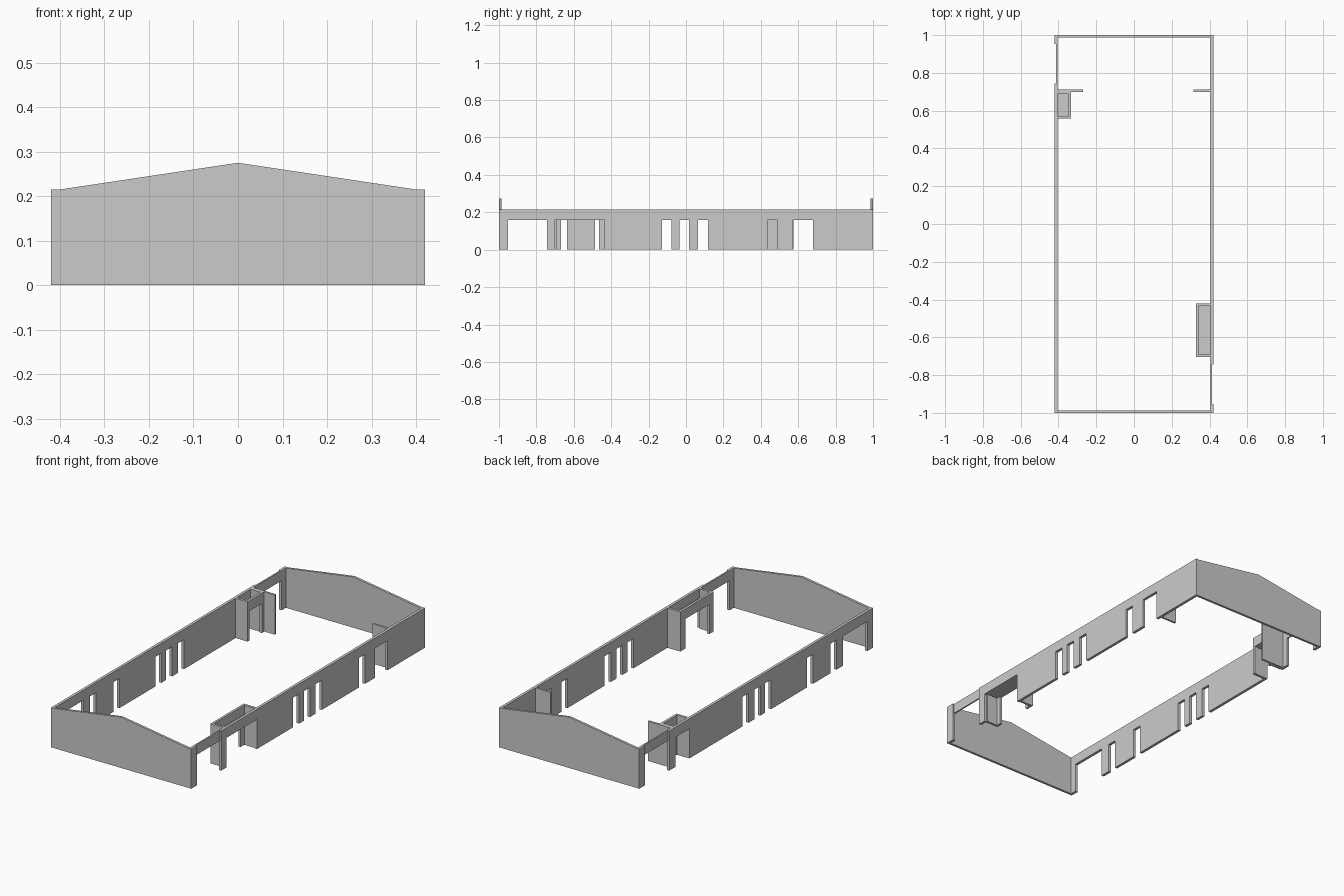
import bpy, bmesh
from mathutils import Vector

if "Cube" in bpy.data.objects:
    bpy.data.objects.remove(bpy.data.objects["Cube"])

H, DOOR = 0.215, 0.16        # wall height, opening height
OUT, INN = 0.42, 0.405       # outer and inner faces of the long walls
T = 0.013                    # thin wall thickness


def extrude(name, pts, axis, a, b):
    """Extrude a (u, z) outline along x or y, from a to b."""
    bm = bmesh.new()
    place = (lambda u, z: (a, u, z)) if axis == 'x' else (lambda u, z: (u, a, z))
    face = bm.faces.new([bm.verts.new(place(u, z)) for u, z in pts])
    moved = bmesh.ops.extrude_face_region(bm, geom=[face])['geom']
    step = Vector((b - a, 0, 0)) if axis == 'x' else Vector((0, b - a, 0))
    bmesh.ops.translate(bm, vec=step,
                        verts=[g for g in moved if isinstance(g, bmesh.types.BMVert)])
    bmesh.ops.recalc_face_normals(bm, faces=bm.faces)
    me = bpy.data.meshes.new(name)
    bm.to_mesh(me)
    bm.free()
    ob = bpy.data.objects.new(name, me)
    bpy.context.collection.objects.link(ob)
    return ob


def wall(name, axis, a, b, u0, u1, openings=(), z0=0.0, z1=H):
    """Wall from u0 to u1 with floor-level openings cut in its outline."""
    pts = [(u0, z0)]
    for o0, o1 in sorted(openings):
        pts += [(o0, z0), (o0, DOOR), (o1, DOOR), (o1, z0)]
    pts += [(u1, z0), (u1, z1), (u0, z1)]
    return extrude(name, pts, axis, a, b)


def alcove(name, s, inner, y0, y1, door):
    """Lidded entrance niche on side s (+1 right, -1 left)."""
    wall(name + "_inner_wall", 'x', s * inner, s * (inner + T), y0, y1, [door])
    xs = sorted((s * (inner + T), s * INN))
    wall(name + "_front_wall", 'y', y0, y0 + T, *xs)
    wall(name + "_back_wall", 'y', y1 - T, y1, *xs)
    wall(name + "_lid", 'y', y0 + T, y1 - T, *xs, z0=DOOR, z1=DOOR + 0.005)


# Gable end walls
gable = [(-OUT, 0), (OUT, 0), (OUT, H), (0.40, H), (0, 0.275), (-0.40, H), (-OUT, H)]
extrude("front_gable", gable, 'y', -1, -1 + T)
extrude("back_gable", gable, 'y', 1 - T, 1)

# Long side walls with windows and doors
END, POST, JAMB = 1 - T, 0.952, 0.743
windows = [(-0.128, -0.077), (-0.036, 0.015), (0.064, 0.117)]
wall("right_wall", 'x', INN, OUT, -JAMB, END,
     windows + [(-0.70, -0.437), (0.436, 0.487), (0.572, 0.68)])
wall("left_wall", 'x', -OUT, -INN, -END, JAMB,
     windows + [(-POST, -JAMB), (-0.687, -0.636), (-0.487, -0.436), (0.570, 0.69)])

# Wide openings: end post and slightly recessed lintel
for side, s in (("right", 1), ("left", -1)):
    e, p, j = -s * END, -s * POST, -s * JAMB
    wall(side + "_end_post", 'x', s * INN, s * OUT, *sorted((e, p)))
    wall(side + "_lintel", 'x', s * INN, s * (OUT - 0.007), *sorted((p, j)), z0=DOOR)

# Alcoves
alcove("right_alcove", 1, 0.328, -0.705, -0.42, (-0.668, -0.465))
alcove("left_alcove", -1, 0.333, 0.558, 0.70, (0.575, 0.68))

# Short partition panels near the back
wall("left_partition", 'y', 0.70, 0.711, -INN, -0.27)
wall("right_partition", 'y', 0.70, 0.711, 0.315, INN)
